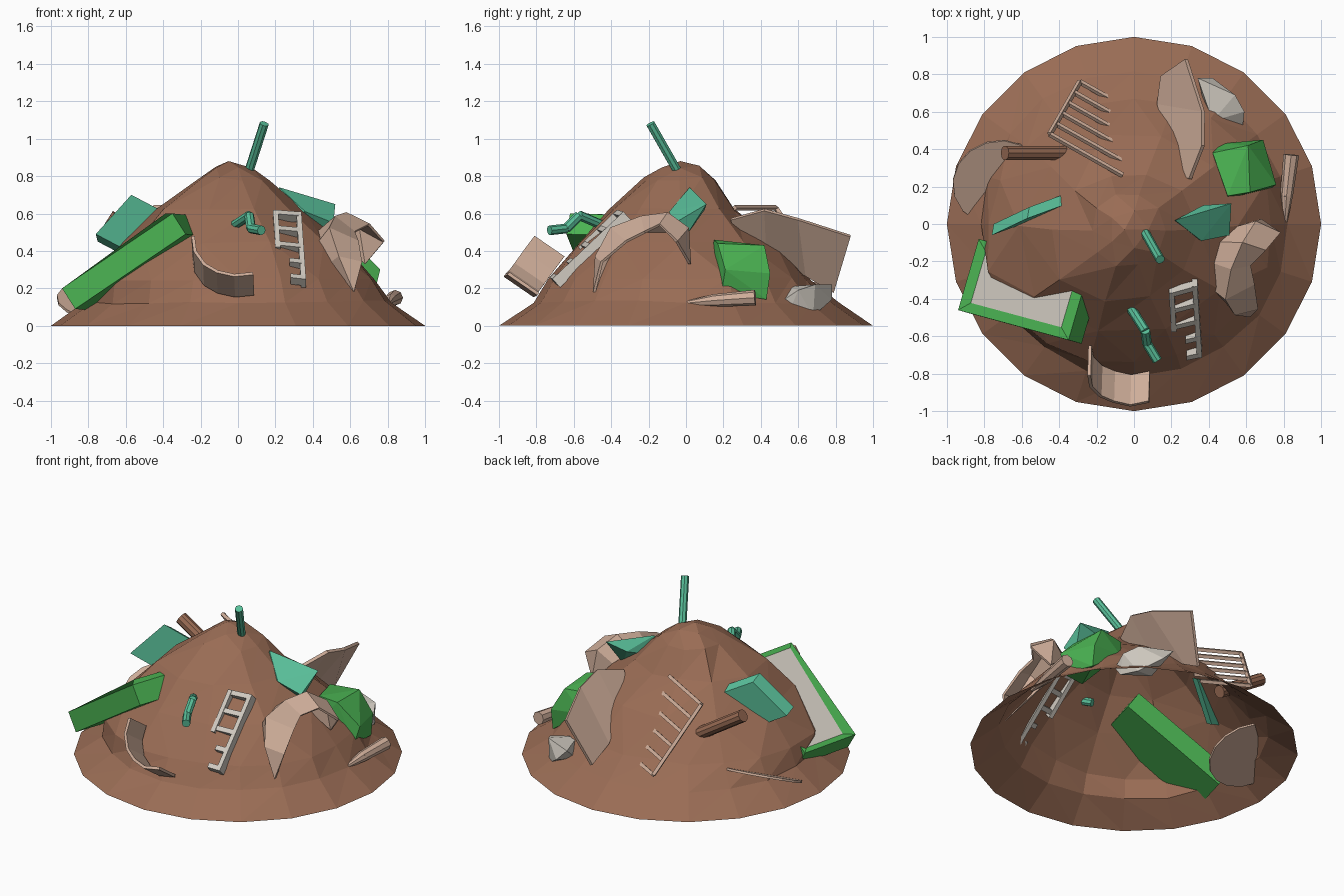
import bpy, bmesh, math, random
from mathutils import Vector as V, Matrix

if "Cube" in bpy.data.objects:
    bpy.data.objects.remove(bpy.data.objects["Cube"])

random.seed(4)


def mat(name, rgb):
    m = bpy.data.materials.new(name)
    m.diffuse_color = (*rgb, 1)
    m.use_nodes = True
    m.node_tree.nodes["Principled BSDF"].inputs["Base Color"].default_value = m.diffuse_color
    return m


EARTH = mat("earth", (.32, .15, .09))
GREEN = mat("green", (.07, .45, .085))
TEAL = mat("teal", (.1, .52, .32))
TAN = mat("tan", (.62, .42, .32))
PALE = mat("pale", (.62, .58, .52))


def finish(name, bm, m, thick=0):
    bmesh.ops.recalc_face_normals(bm, faces=bm.faces[:])
    me = bpy.data.meshes.new(name)
    bm.to_mesh(me)
    bm.free()
    ob = bpy.data.objects.new(name, me)
    bpy.context.collection.objects.link(ob)
    me.materials.append(m)
    if thick:
        s = ob.modifiers.new("thickness", 'SOLIDIFY')
        s.thickness, s.offset = thick, 0
    return ob


def hull(name, pts, m):
    bm = bmesh.new()
    for p in pts:
        bm.verts.new(p)
    bmesh.ops.convex_hull(bm, input=bm.verts[:])
    bmesh.ops.dissolve_limit(bm, angle_limit=.02, verts=bm.verts[:], edges=bm.edges[:])
    return finish(name, bm, m)


def slab(name, corner, a, b, c, m):
    # parallelepiped from one corner and three edge vectors
    o, a, b, c = V(corner), V(a), V(b), V(c)
    return hull(name, [o + a * i + b * j + c * k for i in (0, 1) for j in (0, 1) for k in (0, 1)], m)


def bar(bm, p, q, side, depth):
    # rectangular bar from p to q, centred on side, extending along depth
    vs = [bm.verts.new(e + side * i + depth * k) for e in (p, q) for i in (-.5, .5) for k in (0, 1)]
    bmesh.ops.convex_hull(bm, input=vs)


def loft(name, rows, m, thick):
    bm = bmesh.new()
    g = [[bm.verts.new(p) for p in r] for r in rows]
    for r, s in zip(g, g[1:]):
        for i in range(len(r) - 1):
            bm.faces.new((r[i], r[i + 1], s[i + 1], s[i]))
    bmesh.ops.remove_doubles(bm, verts=bm.verts[:], dist=1e-4)
    return finish(name, bm, m, thick)


def rods(name, segs, r, m, r2=None, n=8):
    bm = bmesh.new()
    for p, q in segs:
        p, q = V(p), V(q)
        d = q - p
        M = Matrix.Translation((p + q) / 2) @ d.to_track_quat('Z', 'Y').to_matrix().to_4x4()
        bmesh.ops.create_cone(bm, cap_ends=True, segments=n, radius1=r,
                              radius2=r2 or r, depth=d.length, matrix=M)
    return finish(name, bm, m)


# Mound: open-bottomed faceted shell, 20-sided rim, coarser towards the top,
# bulging at the front left and flatter at the back
bm = bmesh.new()
profile = [(20, 1, 0, 0), (20, .82, .125, 0), (20, .74, .25, 0), (10, .57, .45, .01),
           (10, .37, .62, .03), (10, .195, .785, .035), (5, .1, .85, .03)]
rings = []
for k, (n, r, z, off) in enumerate(profile):
    j = 0 if k == 0 else .01
    ring = []
    for i in range(n):
        t = math.tau * i / n
        rr = r + random.uniform(-j, j)
        if k in (2, 3, 4):
            rr += .08 * max(0, math.cos(t - 3.7)) ** 4 - .07 * max(0, math.cos(t - 1.6)) ** 2
        ring.append(bm.verts.new((rr * math.cos(t) - off, rr * math.sin(t) - off, z + random.uniform(-j, j))))
    rings.append(ring)
peak = bm.verts.new((-.05, -.03, .88))
for a, b in zip(rings, rings[1:]):
    n, m = len(a), len(b)
    if n == m:
        for i in range(n):
            k = (i + 1) % n
            bm.faces.new((a[i], a[k], b[k]))
            bm.faces.new((a[i], b[k], b[i]))
    else:
        for i in range(m):
            k = (i + 1) % m
            mid = a[2 * i + 1]
            bm.faces.new((a[2 * i], mid, b[i]))
            bm.faces.new((mid, b[k], b[i]))
            bm.faces.new((mid, a[(2 * i + 2) % n], b[k]))
for i in range(5):
    bm.faces.new((rings[-1][i], rings[-1][(i + 1) % 5], peak))
finish("mound", bm, EARTH)

# Pipes and logs
rods("top_pipe", [((.05, -.03, .8), (.14, -.19, 1.08))], .025, TEAL)
path = [(-.03, -.43, .53), (.06, -.57, .59), (.07, -.64, .52), (.125, -.73, .51)]
rods("bent_pipe", list(zip(path, path[1:])), .026, TEAL)
rods("brown_log", [((-.69, .38, .58), (-.36, .38, .37))], .04, EARTH, n=10)
rods("tapered_log", [((.84, .37, .15), (.815, .15, .135))], .042, TAN, .034)
rods("tapered_log_tip", [((.815, .15, .135), (.805, -.01, .12))], .034, TAN, .01)

# Green framed panel with pale face
o, u, v, w = V((-.94, -.46, .2)), V((.59, -.16, .4)), V((.11, .38, -.01)), V((.07, -.02, -.11))
bm = bmesh.new()
bmesh.ops.create_cube(bm, size=1)
for p in bm.verts:
    c = p.co.copy()
    p.co = o + u * (c.x + .5) + v * (c.y + .5) + w * (.5 - c.z)
top = max(bm.faces, key=lambda f: f.calc_center_median().dot(-w))
bmesh.ops.inset_region(bm, faces=[top], thickness=.078)
top.material_index = 1
finish("framed_panel", bm, GREEN).data.materials.append(PALE)

# Teal blocks and green canister
slab("left_teal_block", (-.76, -.06, .49), (.19, .09, .21), (.19, .07, -.1), (.01, .06, -.04), TEAL)
hull("right_teal_block", [(.22, .02, .74), (.52, .11, .65), (.51, -.06, .55), (.36, -.09, .61),
                          (.37, .1, .62), (.47, 0, .48), (.2, 0, .6)], TEAL)
hull("green_canister", [(.42, .38, .43), (.5, .15, .46), (.61, .42, .43), (.62, .17, .44),
                        (.69, .45, .28), (.76, .21, .3), (.69, .43, .14), (.73, .19, .18),
                        (.5, .13, .3), (.53, .14, .2), (.47, .43, .3)], GREEN)

# Half buried disc on the left
d1 = V((.23, .39, .16)).normalized()
d2 = V((-.23, .11, .07))
d2 = (d2 - d1 * d2.dot(d1)).normalized()
M = Matrix((d1, d2, d1.cross(d2))).transposed().to_4x4()
M.translation = (-.72, .22, .13)
bm = bmesh.new()
bmesh.ops.create_cone(bm, cap_ends=True, segments=16, radius1=.25, radius2=.25, depth=.015, matrix=M)
finish("buried_disc", bm, TAN)

# Broken ladder at the back: one rail and six rungs
a, b, d = V((-.45, .48, .63)), V((-.29, .76, .22)), V((.39, -.22, 0))
segs = [(a, b)]
for i in range(6):
    p = a.lerp(b, i / 5)
    segs.append((p, p + d * (1 - .06 * i)))
rods("back_ladder", segs, .015, TAN, n=4)

# Broken ladder at the front: deep rails, the left one snapped short
l0, l1 = V((.2, -.37, .62)), V((.225, -.74, .265))
r0, r1 = V((.325, -.335, .61)), V((.35, -.715, .25))
depth, side = V((0, .042, -.045)), V((.028, 0, 0))
bm = bmesh.new()
bar(bm, l0, l0.lerp(l1, .56), side, depth)
bar(bm, r0, r1, side, depth)
for i in range(5):
    t = .03 + i * .235
    q = r0.lerp(r1, t)
    bar(bm, l0.lerp(l1, t).lerp(q, 0 if i < 3 else .45), q, (r1 - r0) * .06, depth * .8)
finish("front_ladder", bm, PALE)

# Curved strip at the front
arc = [(.08, -.95, .28), (-.02, -.97, .27), (-.11, -.95, .29), (-.18, -.92, .33), (-.23, -.87, .4), (-.24, -.81, .48)]
loft("curved_strip", [arc, [V(p) + V((.005, .16, -.11)) for p in arc]], TAN, .018)

# Broken bowl shell on the right
tip0, tip1 = (.62, -.49, .18), (.68, .02, .33)
loft("broken_shell", [
    [tip0] * 3,
    [(.5, -.42, .34), (.54, -.48, .37), (.66, -.45, .34)],
    [(.43, -.35, .44), (.49, -.4, .52), (.64, -.32, .45)],
    [(.43, -.21, .5), (.52, -.24, .58), (.62, -.22, .5)],
    [(.46, -.1, .5), (.58, -.1, .6), (.7, -.14, .54)],
    [(.55, -.02, .44), (.65, .01, .52), (.78, -.05, .45)],
    [tip1] * 3], TAN, .015)

# Leaning plate at the back
loft("leaning_plate", [
    [(.3, .24, .57), (.37, .42, .62), (.37, .6, .57), (.28, .88, .48)],
    [(.23, .28, .45), (.2, .43, .38), (.13, .64, .27), (.15, .79, .18)]], TAN, .02)

# Pale rock at the back right
hull("pale_rock", [(.34, .78, .22), (.54, .69, .22), (.42, .55, .21), (.59, .6, .19), (.58, .51, .13),
                   (.54, .68, .05), (.57, .55, .07), (.38, .62, .1), (.42, .78, .14)], PALE)
